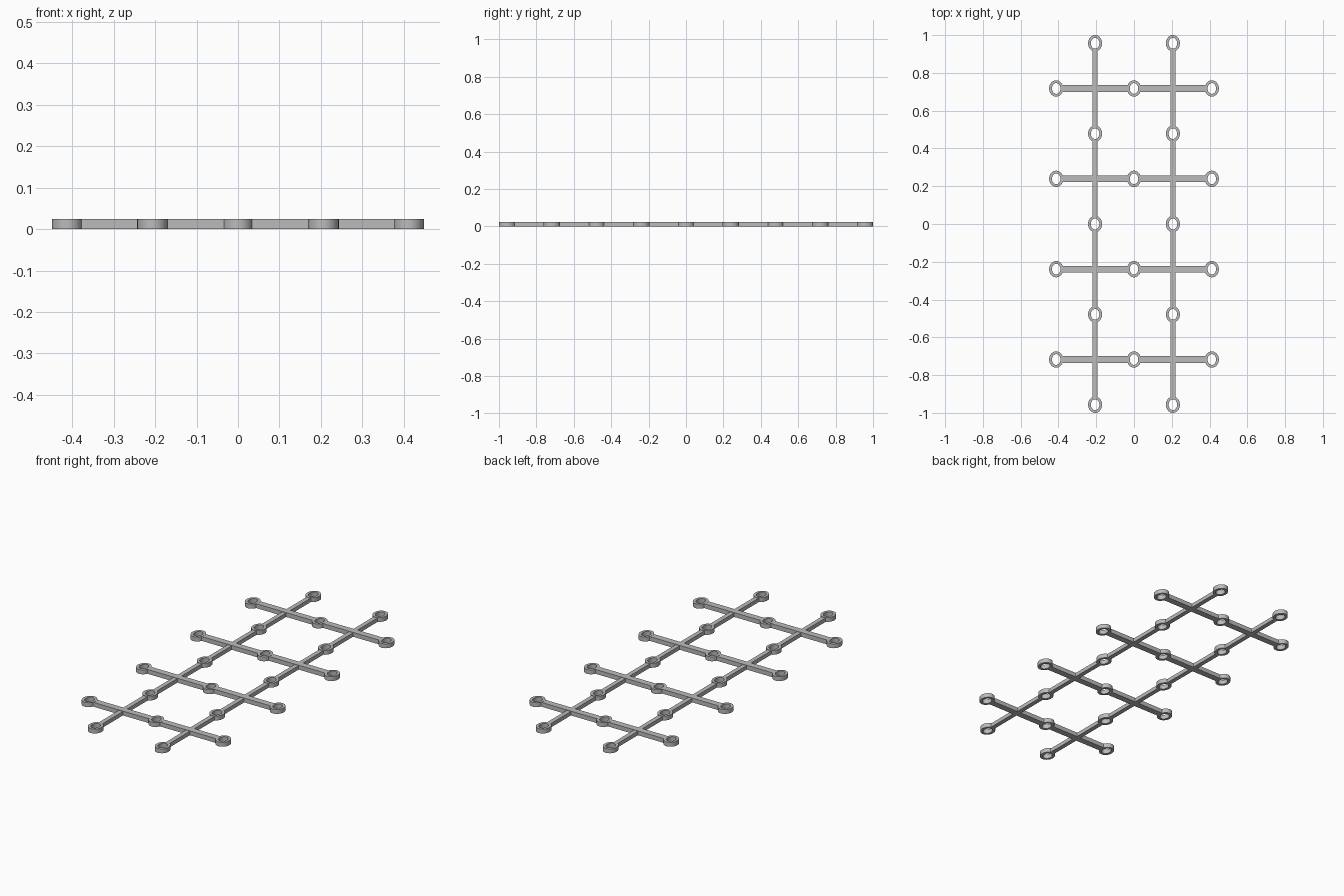
import bpy, bmesh, math

cube = bpy.data.objects.get("Cube")
if cube:
    bpy.data.objects.remove(cube, do_unlink=True)

STEP_X, STEP_Y = 0.206, 0.2392      # lattice spacing
OUTER, INNER = (0.0373, 0.0432), (0.0225, 0.0285)   # ring half axes
RING_H, CROSS_H, RAIL_H = 0.0245, 0.0242, 0.022
SIDES = 32

metal = bpy.data.materials.new("grey metal")
metal.use_nodes = True
metal.diffuse_color = (0.5, 0.5, 0.5, 1)
metal.node_tree.nodes["Principled BSDF"].inputs["Base Color"].default_value = (0.5, 0.5, 0.5, 1)


def finish(bm, name):
    bmesh.ops.recalc_face_normals(bm, faces=bm.faces)
    mesh = bpy.data.meshes.new(name)
    bm.to_mesh(mesh)
    bm.free()
    mesh.materials.append(metal)
    obj = bpy.data.objects.new(name, mesh)
    bpy.context.collection.objects.link(obj)
    return obj


def add_ring(bm, cx, cy):
    """Oval eyelet with an open hole."""
    def loop(axes, z):
        return [bm.verts.new((cx + axes[0] * math.cos(2 * math.pi * i / SIDES),
                              cy + axes[1] * math.sin(2 * math.pi * i / SIDES), z))
                for i in range(SIDES)]
    loops = [loop(OUTER, 0), loop(OUTER, RING_H), loop(INNER, RING_H), loop(INNER, 0)]
    for k in range(4):
        a, b = loops[k], loops[(k + 1) % 4]
        for i in range(SIDES):
            j = (i + 1) % SIDES
            bm.faces.new((a[i], a[j], b[j], b[i]))


def add_box(bm, cx, cy, sx, sy, h):
    box = bmesh.ops.create_cube(bm, size=1)["verts"]
    bmesh.ops.scale(bm, vec=(sx, sy, h), verts=box)
    bmesh.ops.translate(bm, vec=(cx, cy, h / 2), verts=box)


# Long rails: five eyelets joined by four bar segments each
for side, x in (("left", STEP_X), ("right", -STEP_X)):
    rings, bars = bmesh.new(), bmesh.new()
    for k in range(-4, 5, 2):
        add_ring(rings, x, k * STEP_Y)
    for k in range(-3, 4, 2):
        add_box(bars, x, k * STEP_Y, 0.025, 2 * (STEP_Y - 0.036), RAIL_H)
    finish(bars, f"{side}_rail")
    eyelets = finish(rings, f"{side}_rail_eyelets")
    eyelets.select_set(True)

# Cross bars: three eyelets joined by two bar segments each
for n, k in enumerate(range(-3, 4, 2), 1):
    y = k * STEP_Y
    rings, bars = bmesh.new(), bmesh.new()
    for i in (-2, 0, 2):
        add_ring(rings, i * STEP_X, y)
    for i in (-1, 1):
        add_box(bars, i * STEP_X, y, 2 * (STEP_X - 0.031), 0.036, CROSS_H)
    finish(bars, f"cross_bar_{n}")
    finish(rings, f"cross_bar_eyelets_{n}")

# Smooth the round walls, keep the rims sharp
for obj in bpy.context.collection.objects:
    if "eyelets" in obj.name:
        bpy.ops.object.select_all(action="DESELECT")
        obj.select_set(True)
        bpy.context.view_layer.objects.active = obj
        bpy.ops.object.shade_smooth_by_angle(angle=math.radians(35))
